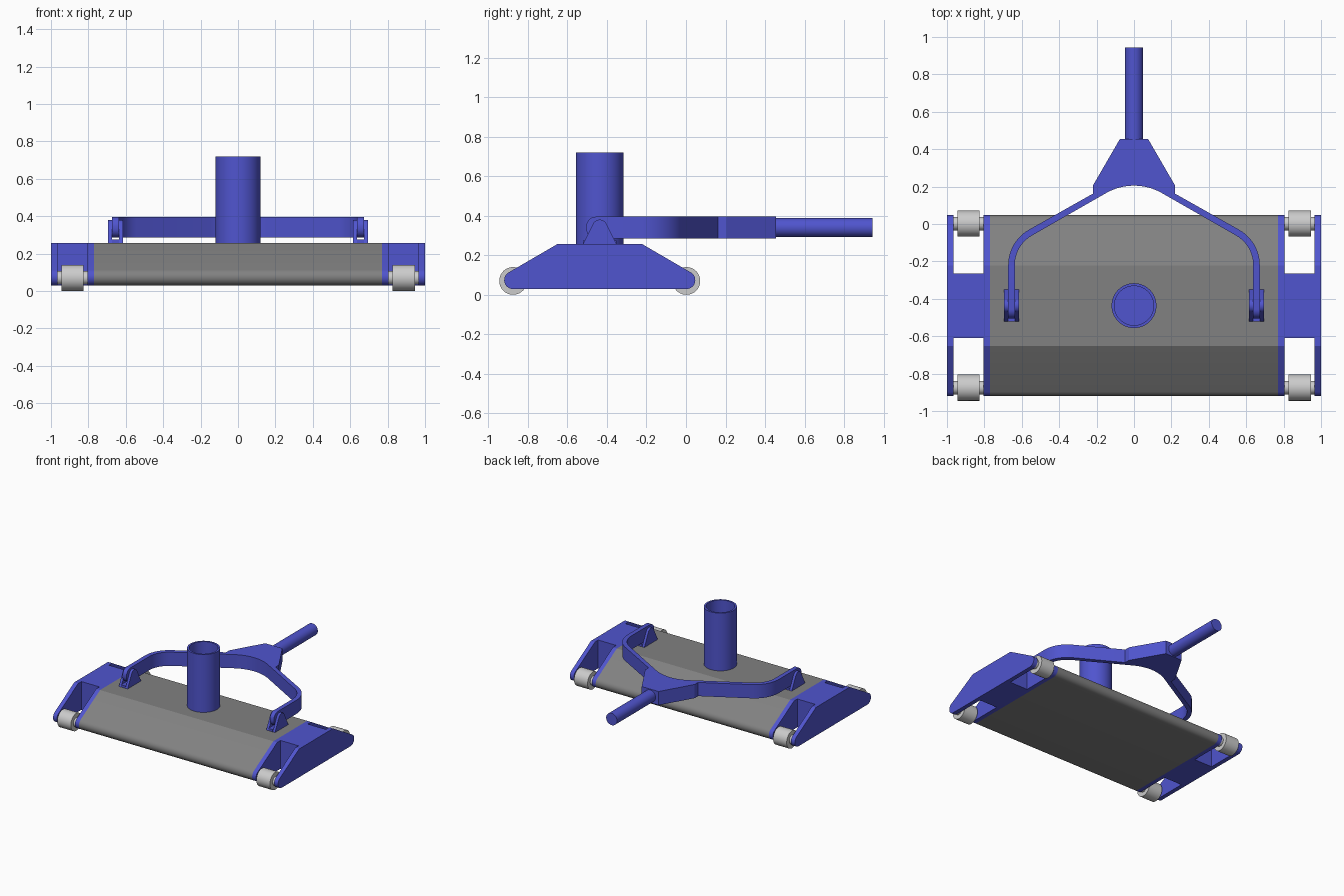
import bpy, bmesh
from math import sin, cos, pi, radians, hypot, atan2, acos
from mathutils import Matrix, Vector

if "Cube" in bpy.data.objects:
    bpy.data.objects.remove(bpy.data.objects["Cube"])


def material(name, rgb):
    m = bpy.data.materials.new(name)
    m.diffuse_color = (*rgb, 1)
    m.use_nodes = True
    m.node_tree.nodes["Principled BSDF"].inputs["Base Color"].default_value = m.diffuse_color
    return m


BLUE = material("blue_plastic", (0.08, 0.09, 0.62))
GREY = material("grey_body", (0.22, 0.22, 0.22))
LIGHT = material("light_wheel", (0.55, 0.55, 0.55))


def finish(bm, name, mat):
    bmesh.ops.recalc_face_normals(bm, faces=bm.faces)
    me = bpy.data.meshes.new(name)
    bm.to_mesh(me)
    bm.free()
    ob = bpy.data.objects.new(name, me)
    bpy.context.collection.objects.link(ob)
    me.materials.append(mat)
    bpy.context.view_layer.objects.active = ob
    ob.select_set(True)
    bpy.ops.object.shade_smooth_by_angle(angle=radians(25))
    ob.select_set(False)
    return ob


def prism(pts, lo, hi, axis):
    """Extrude a closed outline: axis X takes (y, z) points, axis Z takes (x, y)."""
    bm = bmesh.new()
    put = (lambda p: (lo, *p)) if axis == 'X' else (lambda p: (*p, lo))
    face = bm.faces.new([bm.verts.new(put(p)) for p in pts])
    r = bmesh.ops.extrude_face_region(bm, geom=[face])
    move = Vector((hi - lo, 0, 0)) if axis == 'X' else Vector((0, 0, hi - lo))
    bmesh.ops.translate(bm, vec=move, verts=[v for v in r['geom'] if isinstance(v, bmesh.types.BMVert)])
    return bm


def arc(cx, cy, r, a0, a1, n):
    return [(cx + r * cos(radians(a0 + (a1 - a0) * i / n)),
             cy + r * sin(radians(a0 + (a1 - a0) * i / n))) for i in range(n + 1)]


def cylinder(name, r, length, centre, axis, mat, n=48):
    bm = bmesh.new()
    bmesh.ops.create_cone(bm, cap_ends=True, segments=n, radius1=r, radius2=r, depth=length)
    rot = Matrix.Rotation(pi / 2, 4, 'Y' if axis == 'X' else 'X')
    bmesh.ops.transform(bm, matrix=Matrix.Translation(centre) @ rot, verts=bm.verts)
    return finish(bm, name, mat)


def box(name, xs, ys, zs, mat):
    return finish(prism([(ys[0], zs[0]), (ys[1], zs[0]), (ys[1], zs[1]), (ys[0], zs[1])], *xs, 'X'), name, mat)


# Shared side profile: flat top, slopes running into rounded ends
MID, AXLE, TOP = -0.4365, 0.4385, 0.256
cz, cr, half_top = 0.074, 0.045, 0.215
d = hypot(AXLE - half_top, TOP - cz)
tangent = (atan2(TOP - cz, AXLE - half_top) + acos(cr / d)) * 180 / pi
left = [(-half_top, TOP)] + arc(-AXLE, cz, cr, tangent, 270, 12)
profile = [(MID + y, z) for y, z in left] + [(MID - y, z) for y, z in reversed(left)]

finish(prism(profile, -0.77, 0.77, 'X'), "main_body", GREY)

# Suction pipe, open at the top
bm = bmesh.new()
rings = [[bm.verts.new((r * cos(2 * pi * i / 64), MID + r * sin(2 * pi * i / 64), z)) for i in range(64)]
         for r, z in ((0.12, TOP - 0.002), (0.12, 0.72), (0.105, 0.72), (0.105, TOP + 0.005))]
for a, b in zip(rings, rings[1:]):
    for i in range(64):
        j = (i + 1) % 64
        bm.faces.new((a[i], a[j], b[j], b[i]))
bm.faces.new(rings[0])
bm.faces.new(rings[-1])
finish(bm, "suction_pipe", BLUE)

# Wheel carriers, wheels and handle brackets on both sides
for s, side in ((-1, "left"), (1, "right")):
    for lo, hi, nm in ((0.77, 0.805, "inner"), (0.965, 1.0, "outer")):
        finish(prism(profile, s * lo, s * hi, 'X'), f"{side}_{nm}_plate", BLUE)
    box(f"{side}_bridge_block", (s * 0.805, s * 0.965), (MID - 0.173, MID + 0.173), (0.029, TOP), BLUE)
    for e, end in ((-1, "front"), (1, "back")):
        y = MID + e * AXLE
        cylinder(f"{side}_{end}_axle", 0.036, 0.16, (s * 0.885, y, 0.07), 'X', LIGHT, 32)
        cylinder(f"{side}_{end}_wheel", 0.07, 0.12, (s * 0.885, y, 0.07), 'X', LIGHT)

    lug = [(MID - 0.085, TOP)] + arc(MID, 0.342, 0.038, 155, 25, 12) + [(MID + 0.085, TOP)]
    for lo, hi, nm in ((0.616, 0.636, "inner"), (0.674, 0.694, "outer")):
        finish(prism(lug, s * lo, s * hi, 'X'), f"{side}_{nm}_lug", BLUE)
    box(f"{side}_lug_base", (s * 0.636, s * 0.674), (MID - 0.085, MID + 0.085), (TOP, TOP + 0.018), BLUE)
    cylinder(f"{side}_hinge_pin", 0.018, 0.074, (s * 0.655, MID, 0.342), 'X', BLUE, 24)

# Handle yoke: outline of the left half, mirrored into one closed outline
bend = (-0.455, -0.22)
outer = [(-0.6725, -0.505)] + arc(*bend, 0.2175, 180, 120, 12)
hub = [(-0.22, 0.162), (-0.22, 0.205), (-0.075, 0.455)]
inner = arc(0, -0.095, 0.3, 90, 120, 10) + arc(*bend, 0.1825, 120, 180, 12) + [(-0.6375, -0.505)]
half = inner + outer + hub
outline = half + [(-x, y) for x, y in reversed(half[1:])]
bm = prism(outline, 0.285, 0.395, 'Z')
ends = [e for e in bm.edges if all(v.co.y < -0.5 for v in e.verts)
        and abs(e.verts[0].co.z - e.verts[1].co.z) < 1e-4]
bmesh.ops.bevel(bm, geom=ends, offset=0.05, segments=8, profile=0.5, affect='EDGES')
finish(bm, "handle_yoke", BLUE)

# Pole socket
cylinder("handle_rod", 0.048, 0.505, (0, 0.6925, 0.34), 'Y', BLUE)
